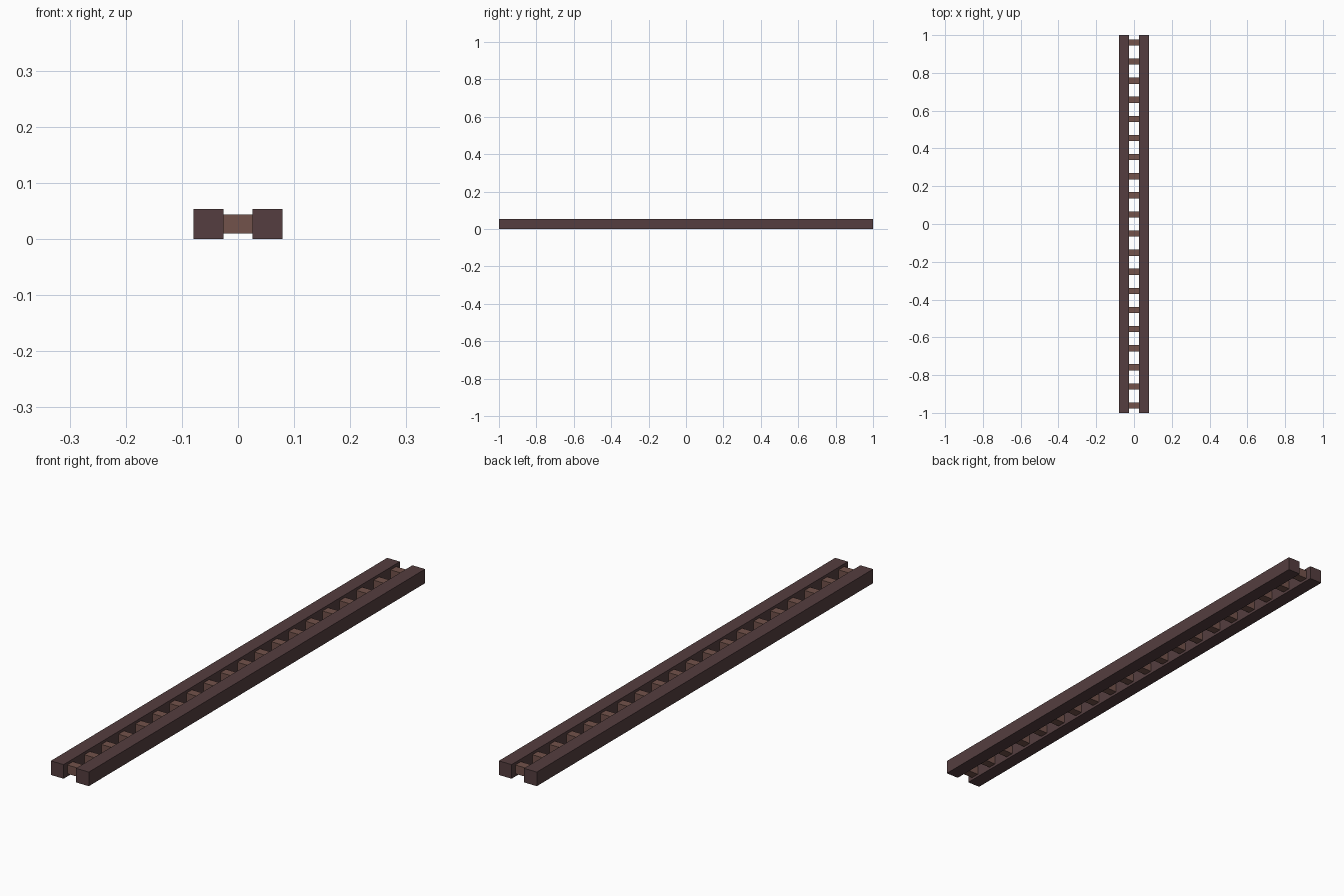
import bpy

if "Cube" in bpy.data.objects:
    bpy.data.objects.remove(bpy.data.objects["Cube"])


def material(name, color):
    mat = bpy.data.materials.new(name)
    mat.diffuse_color = (*color, 1)
    mat.use_nodes = True
    mat.node_tree.nodes["Principled BSDF"].inputs["Base Color"].default_value = mat.diffuse_color
    return mat


def box(name, center, size, mat):
    bpy.ops.mesh.primitive_cube_add(size=1, location=center)
    obj = bpy.context.object
    obj.name = name
    obj.scale = size
    bpy.ops.object.transform_apply(location=False, rotation=False, scale=True)
    obj.data.materials.append(mat)
    return obj


rail_mat = material("dark wood", (0.09, 0.048, 0.05))
rung_mat = material("brown wood", (0.17, 0.085, 0.07))

RAIL = 0.053          # square rail section
RAIL_X = 0.0525       # rail centre offset
RUNGS = 20
RUNG = 0.033          # square rung section
END_Y = 0.961         # centre of the outermost rungs

# Side rails
for side, sx in (("left", -1), ("right", 1)):
    box(f"{side}_rail", (sx * RAIL_X, 0, RAIL / 2), (RAIL, 2, RAIL), rail_mat)

# Rungs, with their ends seated inside the rails
for i in range(RUNGS):
    y = -END_Y + 2 * END_Y * i / (RUNGS - 1)
    box(f"rung_{i + 1:02d}", (0, y, RAIL / 2), (0.06, RUNG, RUNG), rung_mat)
